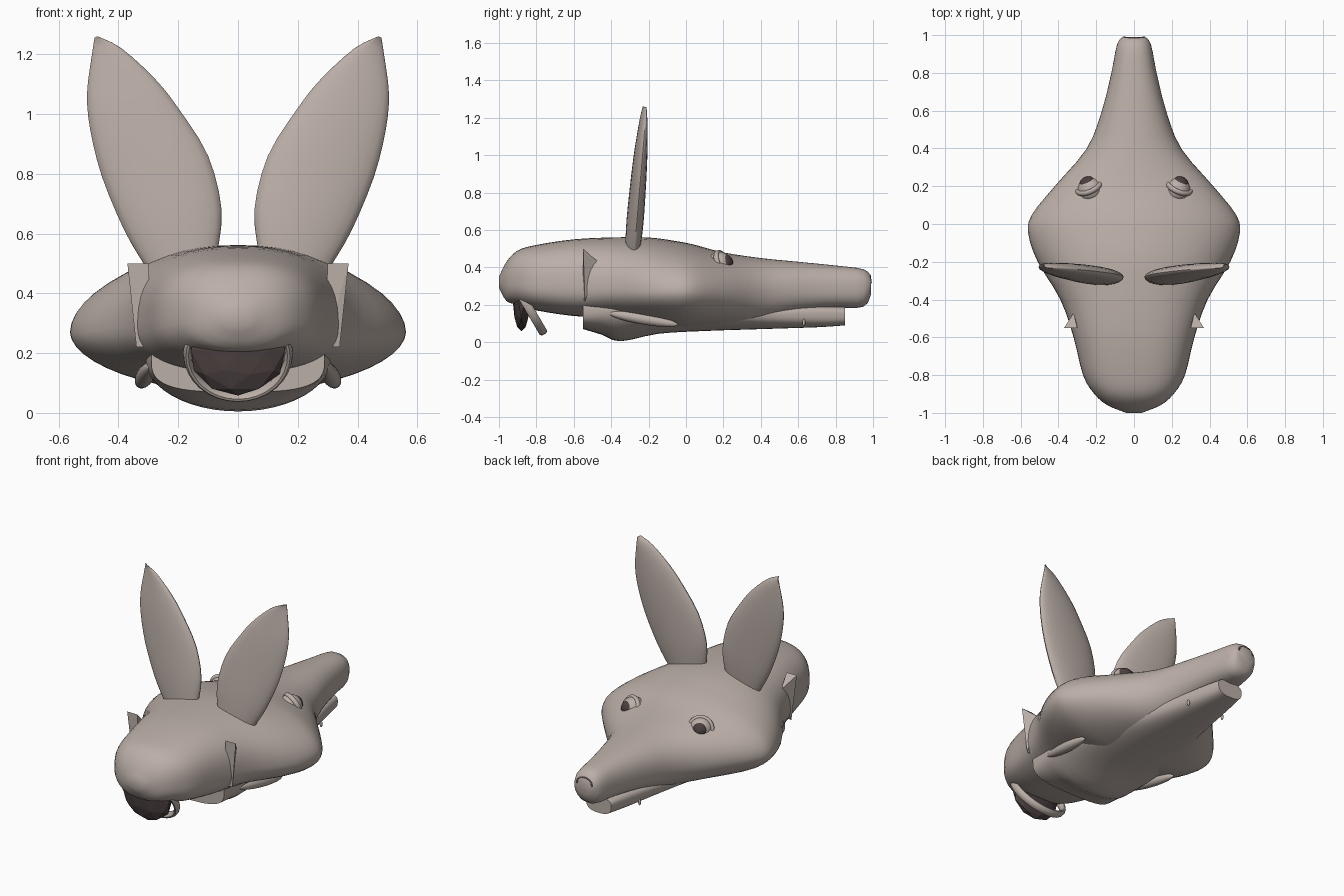
import bpy, bmesh
from math import sin, cos, pi, copysign
from mathutils import Vector, Matrix

cube = bpy.data.objects.get("Cube")
if cube:
    bpy.data.objects.remove(cube)


def material(name, rgb):
    m = bpy.data.materials.new(name)
    m.use_nodes = True
    m.diffuse_color = (*rgb, 1)
    m.node_tree.nodes["Principled BSDF"].inputs["Base Color"].default_value = (*rgb, 1)
    return m


skin = material("warm grey skin", (.50, .43, .39))
dark = material("dark brown", (.07, .05, .05))


def finish(name, bm, mat, smooth=True):
    bmesh.ops.recalc_face_normals(bm, faces=bm.faces)
    mesh = bpy.data.meshes.new(name)
    bm.to_mesh(mesh)
    bm.free()
    mesh.materials.append(mat)
    obj = bpy.data.objects.new(name, mesh)
    bpy.context.collection.objects.link(obj)
    if smooth:
        bpy.ops.object.select_all(action='DESELECT')
        obj.select_set(True)
        bpy.context.view_layer.objects.active = obj
        bpy.ops.object.shade_smooth_by_angle(angle=.8)
    return obj


def refine(rows, steps=3):
    """Insert smooth in-between sections."""
    rows = [Vector(r) for r in rows]
    out = []
    for i in range(len(rows) - 1):
        a, b = rows[i], rows[i + 1]
        ta = (b - rows[max(i - 1, 0)]) / 2
        tb = (rows[min(i + 2, len(rows) - 1)] - a) / 2
        for k in range(steps):
            t = k / steps
            lin = a.lerp(b, t)
            out.append(lin + ((ta - (b - a)) * (1 - t) - (tb - (b - a)) * t) * t * (1 - t))
    return out + [rows[-1]]


def skin_rings(rings):
    bm = bmesh.new()
    loops = [[bm.verts.new(p) for p in ring] for ring in rings]
    n = len(loops[0])
    for a, b in zip(loops, loops[1:]):
        for i in range(n):
            j = (i + 1) % n
            bm.faces.new((a[i], a[j], b[j], b[i]))
    bm.faces.new(loops[0])
    bm.faces.new(loops[-1])
    return bm


def body(name, rows, count=48):
    """Loft rows of: y, half width, bottom, top, height of widest point, squareness."""
    rings = []
    for y, w, lo, hi, mid, sq in refine(rows):
        ring = []
        for i in range(count):
            c, s = cos(2 * pi * i / count), sin(2 * pi * i / count)
            x = copysign(abs(c) ** (2 / sq), c) * w
            z = copysign(abs(s) ** (2 / sq), s) * (hi - mid if s > 0 else mid - lo)
            ring.append((x, y, mid + z))
        rings.append(ring)
    return finish(name, skin_rings(rings), skin)


# Head with long snout
body("head", [
    (-1, .04, .29, .35, .32, 2),
    (-.96, .14, .22, .43, .32, 2.3),
    (-.9, .21, .2, .49, .32, 2.5),
    (-.8, .27, .17, .52, .31, 2.6),
    (-.6, .32, .14, .55, .3, 2.6),
    (-.4, .39, .13, .56, .29, 2.3),
    (-.2, .51, .1, .56, .27, 2),
    (-.05, .56, .07, .54, .27, 1.9),
    (.05, .54, .07, .52, .27, 1.9),
    (.2, .42, .08, .48, .27, 2),
    (.4, .25, .09, .45, .27, 2.1),
    (.6, .17, .15, .43, .28, 2.3),
    (.8, .12, .18, .41, .28, 2.4),
    (.95, .09, .19, .39, .29, 2.4),
    (.99, .06, .26, .35, .31, 2),
])

# Lower jaw with rounded throat
body("lower_jaw", [
    (-.55, .29, .07, .3, .18, 3.2),
    (-.45, .3, .04, .28, .18, 2.4),
    (-.35, .31, .005, .26, .18, 2),
    (-.15, .32, .045, .24, .17, 2),
    (.1, .27, .06, .22, .16, 2),
    (.4, .18, .07, .2, .15, 2.4),
    (.7, .115, .08, .2, .15, 2.8),
    (.85, .085, .09, .19, .15, 2.8),
])


def ellipsoid(name, centre, size, mat, direction=None, faceted=False):
    bm = bmesh.new()
    if faceted:
        bmesh.ops.create_icosphere(bm, subdivisions=2, radius=1)
    else:
        bmesh.ops.create_uvsphere(bm, u_segments=24, v_segments=16, radius=1)
    rot = Vector(direction).to_track_quat('Z', 'Y').to_matrix().to_4x4() if direction else Matrix()
    bm.transform(Matrix.Translation(centre) @ rot @ Matrix.Diagonal((*size, 1)))
    return finish(name, bm, mat, not faceted)


def band(name, centre, direction, radius, thick, depth):
    """Ring with an oval section, facing along a direction."""
    rot = Vector(direction).to_track_quat('Z', 'Y').to_matrix()
    bm = bmesh.new()
    n, m = 32, 10
    grid = []
    for i in range(n):
        a = 2 * pi * i / n
        row = []
        for j in range(m):
            b = 2 * pi * j / m
            r = radius + thick * cos(b)
            p = Vector((r * cos(a), r * sin(a), depth * sin(b)))
            row.append(bm.verts.new(Vector(centre) + rot @ p))
        grid.append(row)
    for i in range(n):
        for j in range(m):
            p, q = grid[i], grid[(i + 1) % n]
            k = (j + 1) % m
            bm.faces.new((p[j], q[j], q[k], p[k]))
    return finish(name, bm, skin)


# Long ears: inner x, z, outer x, z, half thickness
ear_rows = refine([
    (.07, .53, .31, .49, .04),
    (.055, .68, .38, .61, .045),
    (.1, .86, .455, .79, .042),
    (.2, 1.02, .495, .95, .036),
    (.28, 1.12, .505, 1.07, .028),
    (.39, 1.22, .49, 1.19, .016),
    (.47, 1.26, .48, 1.255, .004),
])

for side, label in ((1, "left"), (-1, "right")):
    rings = []
    for xi, zi, xo, zo, t in ear_rows:
        ring = []
        for i in range(24):
            a = 2 * pi * i / 24
            u = (1 + cos(a)) / 2
            x, z = xi + (xo - xi) * u, zi + (zo - zi) * u
            y = -.285 + .085 * (z - .5) + .02 * (u - .5) + t * sin(a)
            ring.append((side * x, y, z))
        rings.append(ring)
    finish(label + "_ear", skin_rings(rings), skin)

    # Eyes looking forward and outward, with lids and dark pupils
    look = Vector((side * .36, .8, .25)).normalized()
    eye = Vector((side * .23, .18, .415))
    ellipsoid(label + "_eyeball", eye, (.068, .068, .068), skin)
    ellipsoid(label + "_pupil", eye + look * .045, (.042, .042, .03), dark, look)
    band(label + "_eyelid", eye + look * .02, look + Vector((0, 0, .15)), .067, .011, .014)

    # Pointed tufts at the back of the cheeks
    bm = bmesh.new()
    tuft = [(.37, -.55, .5), (.3, -.55, .5), (.32, -.47, .43), (.34, -.54, .22), (.29, -.55, .22)]
    for p in tuft:
        bm.verts.new((side * p[0], p[1], p[2]))
    bmesh.ops.convex_hull(bm, input=bm.verts)
    finish(label + "_cheek_tuft", bm, skin, False)

    # Lip folds and small teeth
    ellipsoid(label + "_lip", (side * .31, -.23, .125), (.03, .03, .19), skin, (side * .1, 1, -.17))
    ellipsoid(label + "_tooth", (side * .125, .63, .105), (.008, .008, .02), skin)

# Dark faceted bowl and its tilted rim below the back end
ellipsoid("dark_bowl", (0, -.88, .21), (.165, .045, .152), dark, faceted=True)
band("bowl_rim", (0, -.85, .2), (0, -.85, -.5), .17, .014, .024)

# Dark nose arch laid on the snout tip
curve = bpy.data.curves.new("nose", 'CURVE')
curve.dimensions = '3D'
curve.bevel_depth = .009
spline = curve.splines.new('POLY')
spline.points.add(12)
for i, p in enumerate(spline.points):
    a = pi * i / 12
    p.co = (.052 * cos(a), .985 - .006 * sin(a), .315 + .04 * sin(a), 1)
curve.materials.append(dark)
bpy.context.collection.objects.link(bpy.data.objects.new("nose", curve))
